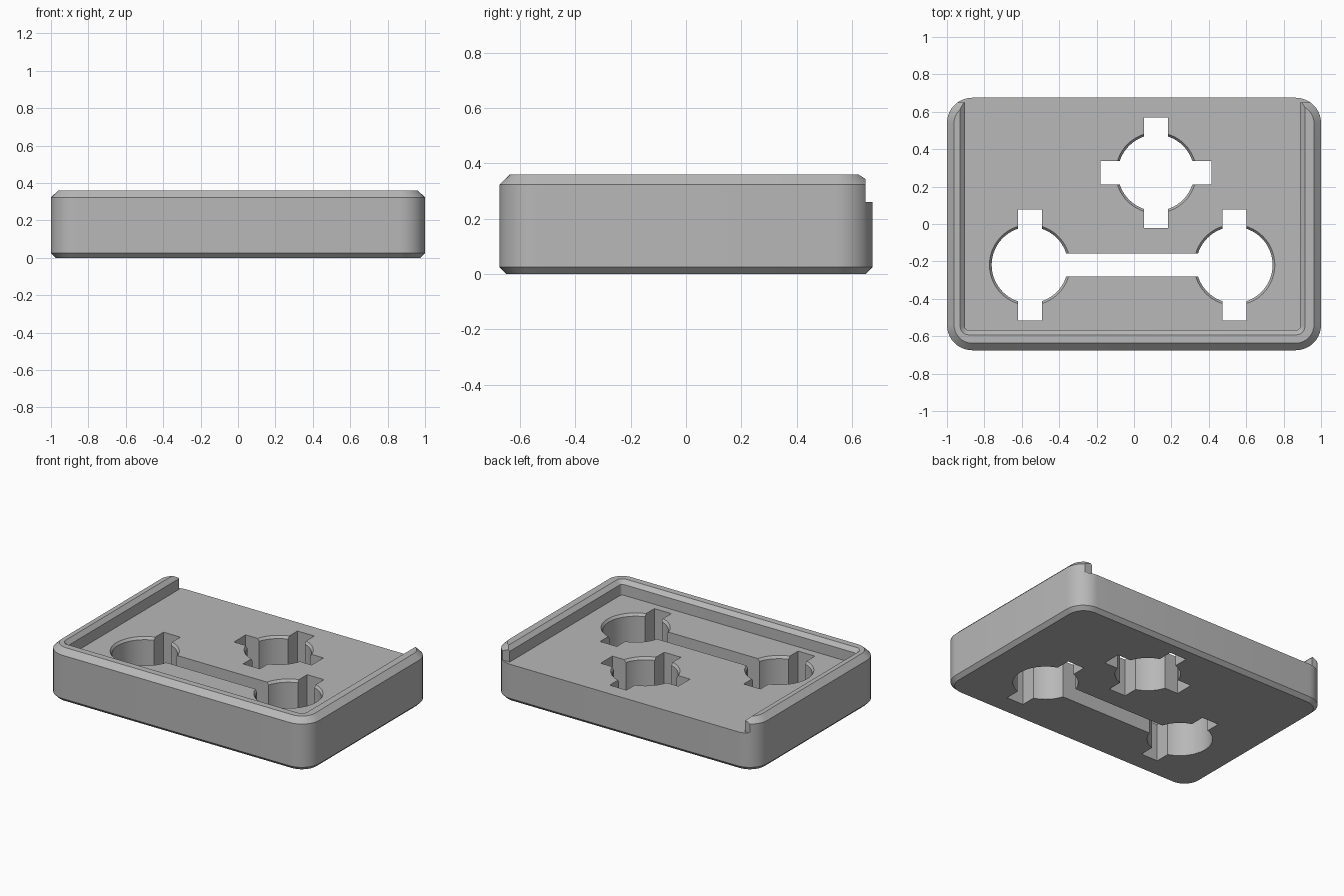
import bpy, bmesh, math

if "Cube" in bpy.data.objects:
    bpy.data.objects.remove(bpy.data.objects["Cube"], do_unlink=True)

mat = bpy.data.materials.new("plain grey")
mat.use_nodes = True
GREY = (0.48, 0.48, 0.48, 1)
mat.diffuse_color = GREY
mat.node_tree.nodes["Principled BSDF"].inputs["Base Color"].default_value = GREY


def loft(name, rings):
    """Solid skinned through stacked rings of equal point count."""
    bm = bmesh.new()
    loops = [[bm.verts.new(p) for p in ring] for ring in rings]
    n = len(loops[0])
    for a, b in zip(loops, loops[1:]):
        for i in range(n):
            j = (i + 1) % n
            bm.faces.new((a[i], a[j], b[j], b[i]))
    bm.faces.new(loops[0][::-1])
    bm.faces.new(loops[-1])
    mesh = bpy.data.meshes.new(name)
    bm.to_mesh(mesh)
    bm.free()
    obj = bpy.data.objects.new(name, mesh)
    bpy.context.collection.objects.link(obj)
    mesh.materials.append(mat)
    return obj


def rounded(x0, x1, y0, y1, r, z, steps=10):
    pts = []
    corners = ((x1 - r, y1 - r), (x0 + r, y1 - r), (x0 + r, y0 + r), (x1 - r, y0 + r))
    for k, (cx, cy) in enumerate(corners):
        for s in range(steps + 1):
            a = math.pi / 2 * (k + s / steps)
            pts.append((cx + r * math.cos(a), cy + r * math.sin(a), z))
    return pts


def box(x0, x1, y0, y1, z0=-0.1, z1=0.5):
    return loft("cutter", [[(x0, y0, z), (x1, y0, z), (x1, y1, z), (x0, y1, z)] for z in (z0, z1)])


def circle(cx, cy, r, z, n=64):
    return [(cx + r * math.cos(math.tau * i / n), cy + r * math.sin(math.tau * i / n), z)
            for i in range(n)]


# Outer tray block, chamfered at the foot and the rim
FLOOR, TOP = 0.26, 0.36
tray = loft("tray_body", [
    rounded(-1 + d, 1 - d, -0.675 + d, 0.675 - d, 0.135 - d, z)
    for z, d in ((0, 0.025), (0.025, 0), (0.323, 0), (TOP, 0.038))])

cutters = []

# Recess open at the back, with a bevelled inner lip
cutters.append(loft("cutter", [
    rounded(-0.904 - d, 0.888 + d, -0.567 - d, 1, 0.02 + d, z, 4)
    for z, d in ((FLOOR, 0), (TOP - 0.026, 0), (TOP, 0.026), (0.5, 0.026))]))
cutters.append(box(-1.2, 1.2, 0.65, 1.1, FLOOR))

# Round through-holes with a narrow bevel and keyed slots
HALF_SLOT, REACH = 0.064, 0.296
for cx, cy, crossed in ((-0.557, -0.219, False), (0.537, -0.219, False), (0.118, 0.274, True)):
    cutters.append(loft("cutter", [
        circle(cx, cy, r, z)
        for z, r in ((-0.1, 0.204), (0.243, 0.204), (FLOOR, 0.216), (0.3, 0.216))]))
    cutters.append(box(cx - HALF_SLOT, cx + HALF_SLOT, cy - REACH, cy + REACH))
    if crossed:
        cutters.append(box(cx - REACH, cx + REACH, cy - HALF_SLOT, cy + HALF_SLOT))

# Channel joining the two front holes
cutters.append(box(-0.5, 0.5, -0.281, -0.157))

bpy.context.view_layer.objects.active = tray
for cutter in cutters:
    cutter.hide_render = True
    mod = tray.modifiers.new("cut", "BOOLEAN")
    mod.operation = "DIFFERENCE"
    mod.solver = "EXACT"
    mod.object = cutter
    bpy.ops.object.modifier_apply(modifier=mod.name)
    bpy.data.objects.remove(cutter, do_unlink=True)

bpy.ops.object.select_all(action="DESELECT")
tray.select_set(True)
bpy.ops.object.shade_smooth_by_angle(angle=math.radians(30))
